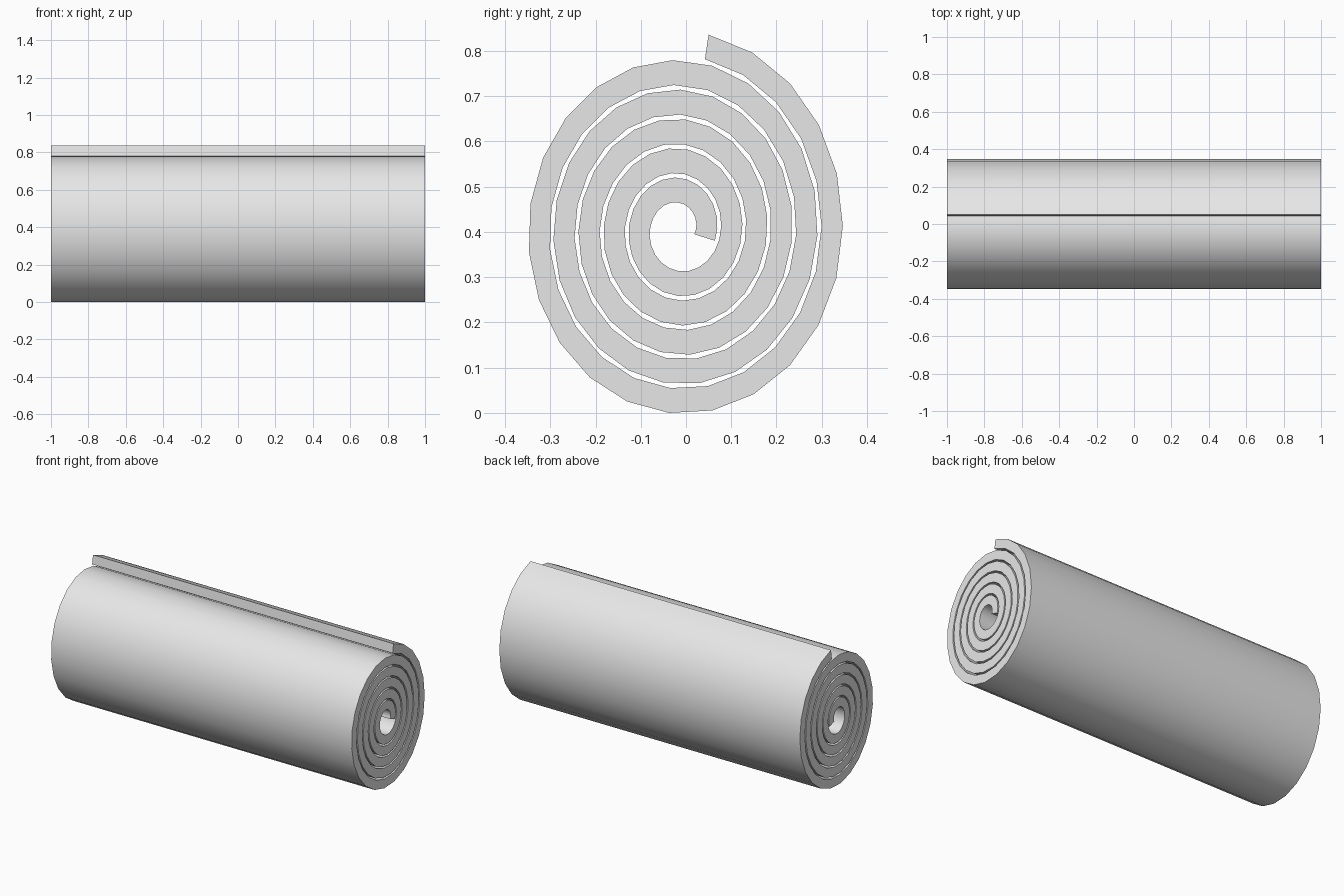
import bpy, bmesh, math

cube = bpy.data.objects.get("Cube")
if cube:
    bpy.data.objects.remove(cube, do_unlink=True)

# Roll dimensions
LENGTH = 2.0
THICK = 0.047            # sheet thickness before the vertical stretch
PITCH = 0.0555           # growth per turn
STRETCH = 1.17           # the roll is slightly taller than wide
CENTRE_Y, CENTRE_Z = -0.015, 0.408
START, END = math.radians(-15), math.radians(5 * 360 + 80)
R_START = 0.0582
SEGMENTS = 120

mat = bpy.data.materials.new("light grey")
mat.use_nodes = True
grey = (0.8, 0.8, 0.8, 1.0)
mat.diffuse_color = grey
mat.node_tree.nodes["Principled BSDF"].inputs["Base Color"].default_value = grey


def spiral_point(angle, offset):
    """Point on the stretched spiral, pushed outwards by offset."""
    r = R_START + PITCH * (angle - START) / math.tau + offset
    return CENTRE_Y + r * math.cos(angle), CENTRE_Z + STRETCH * r * math.sin(angle)


# Spiral cross-section at the left-hand end, as a strip of quads
bm = bmesh.new()
rows = []
for i in range(SEGMENTS + 1):
    a = START + (END - START) * i / SEGMENTS
    rows.append([bm.verts.new((-LENGTH / 2, *spiral_point(a, o)))
                 for o in (-THICK / 2, THICK / 2)])
for (a, b), (c, d) in zip(rows, rows[1:]):
    bm.faces.new((a, b, d, c))

# Extrude the strip along the roll's length
ext = bmesh.ops.extrude_face_region(bm, geom=bm.faces[:], use_keep_orig=True)
moved = [g for g in ext["geom"] if isinstance(g, bmesh.types.BMVert)]
bmesh.ops.translate(bm, verts=moved, vec=(LENGTH, 0, 0))
bmesh.ops.recalc_face_normals(bm, faces=bm.faces[:])

# Rest the roll on the ground
low = min(v.co.z for v in bm.verts)
bmesh.ops.translate(bm, verts=bm.verts[:], vec=(0, 0, -low))

mesh = bpy.data.meshes.new("rolled_sheet")
bm.to_mesh(mesh)
bm.free()
mesh.materials.append(mat)
roll = bpy.data.objects.new("rolled_sheet", mesh)
bpy.context.collection.objects.link(roll)

# Smooth the curved faces, keep the rims sharp
bpy.ops.object.select_all(action="DESELECT")
roll.select_set(True)
bpy.context.view_layer.objects.active = roll
bpy.ops.object.shade_smooth_by_angle(angle=math.radians(30))
